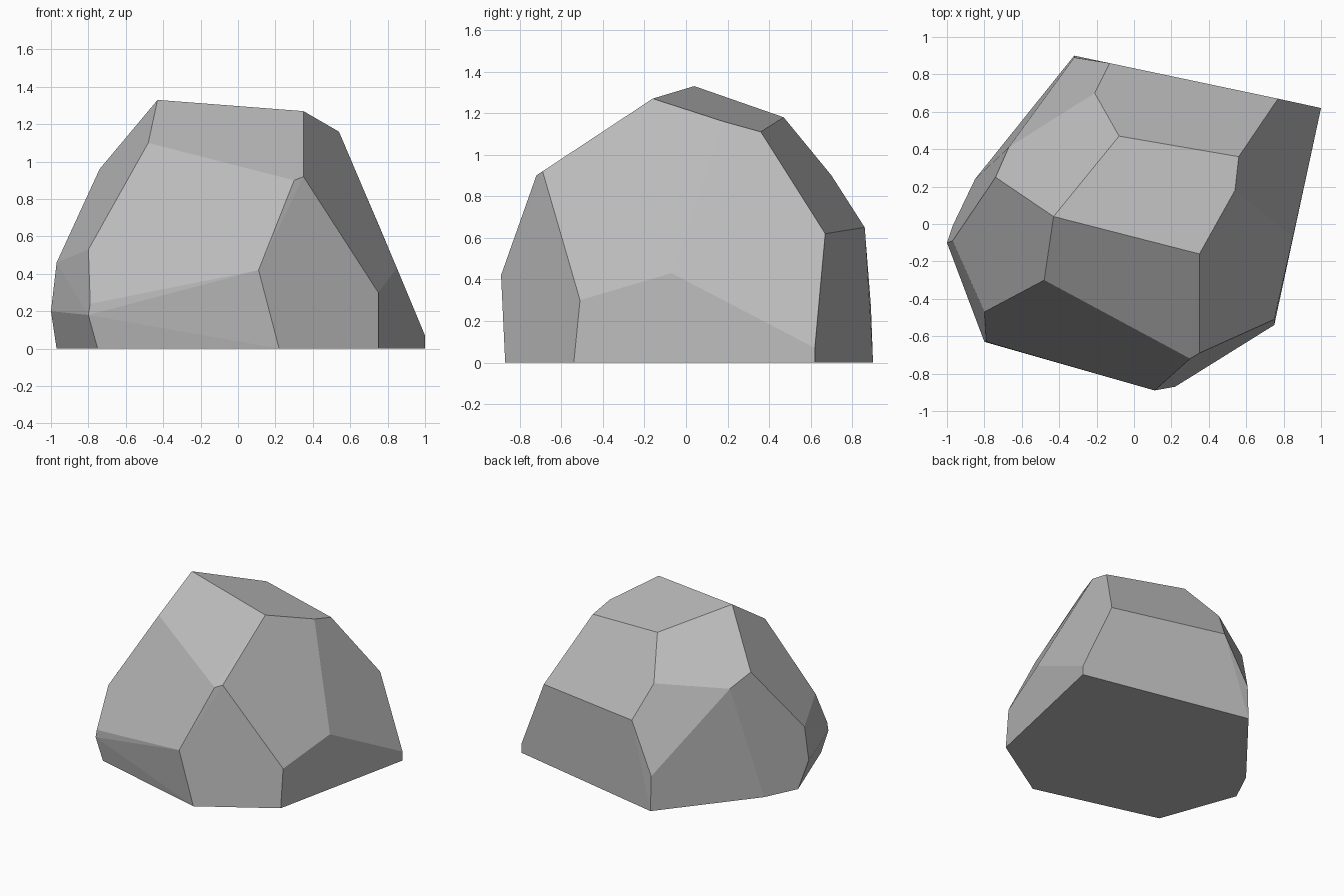
import bpy
import bmesh
import math

# Remove the default cube only
cube = bpy.data.objects.get("Cube")
if cube:
    bpy.data.objects.remove(cube, do_unlink=True)


def make_material(name, color):
    material = bpy.data.materials.new(name)
    material.use_nodes = True
    material.diffuse_color = color
    shader = material.node_tree.nodes["Principled BSDF"]
    shader.inputs["Base Color"].default_value = color
    shader.inputs["Roughness"].default_value = 0.9
    return material


def faceted_hull(name, corners, material):
    """Wrap a convex faceted solid round the corners and merge coplanar triangles."""
    bm = bmesh.new()
    for corner in corners:
        bm.verts.new(corner)
    result = bmesh.ops.convex_hull(bm, input=bm.verts[:], use_existing_faces=False)
    loose = [g for g in result["geom_interior"] if isinstance(g, bmesh.types.BMVert)]
    bmesh.ops.delete(bm, geom=loose, context="VERTS")
    bmesh.ops.dissolve_limit(bm, angle_limit=math.radians(2.5),
                             verts=bm.verts[:], edges=bm.edges[:])
    bmesh.ops.recalc_face_normals(bm, faces=bm.faces[:])
    for face in bm.faces:
        face.smooth = False
    mesh = bpy.data.meshes.new(name)
    bm.to_mesh(mesh)
    bm.free()
    mesh.materials.append(material)
    boulder = bpy.data.objects.new(name, mesh)
    bpy.context.scene.collection.objects.link(boulder)
    return boulder


# Ground outline of the boulder
foot = [(.22, -.87), (.75, -.54), (1, .62), (-.32, .9),
        (-.85, .24), (-.97, -.01), (-.75, -.61)]

# Corners of the lower side facets
flanks = [(.11, -.89, .42), (.75, -.51, .3), (.85, -.07, .43), (1, .62, .07),
          (-.32, .89, .27), (-1, -.1, .2), (-.97, -.09, .46),
          (-.8, -.63, .18), (-.79, -.63, .24), (-.8, -.47, .53)]

# Corners of the shoulders, below the crown
shoulders = [(.35, -.69, .92), (.3, -.72, .9), (.77, .67, .62), (-.13, .86, .65),
             (-.21, .7, .9), (-.63, .43, .84), (-.67, .41, .87), (-.74, .25, .96)]

# Corners of the sloping crown
crown = [(-.43, .04, 1.33), (.35, -.16, 1.27), (-.48, -.3, 1.1),
         (.54, .18, 1.16), (.56, .36, 1.11), (-.08, .47, 1.18)]

stone = make_material("stone grey", (.5, .5, .5, 1))
ground_corners = [(x, y, 0) for x, y in foot]
faceted_hull("boulder", ground_corners + flanks + shoulders + crown, stone)
